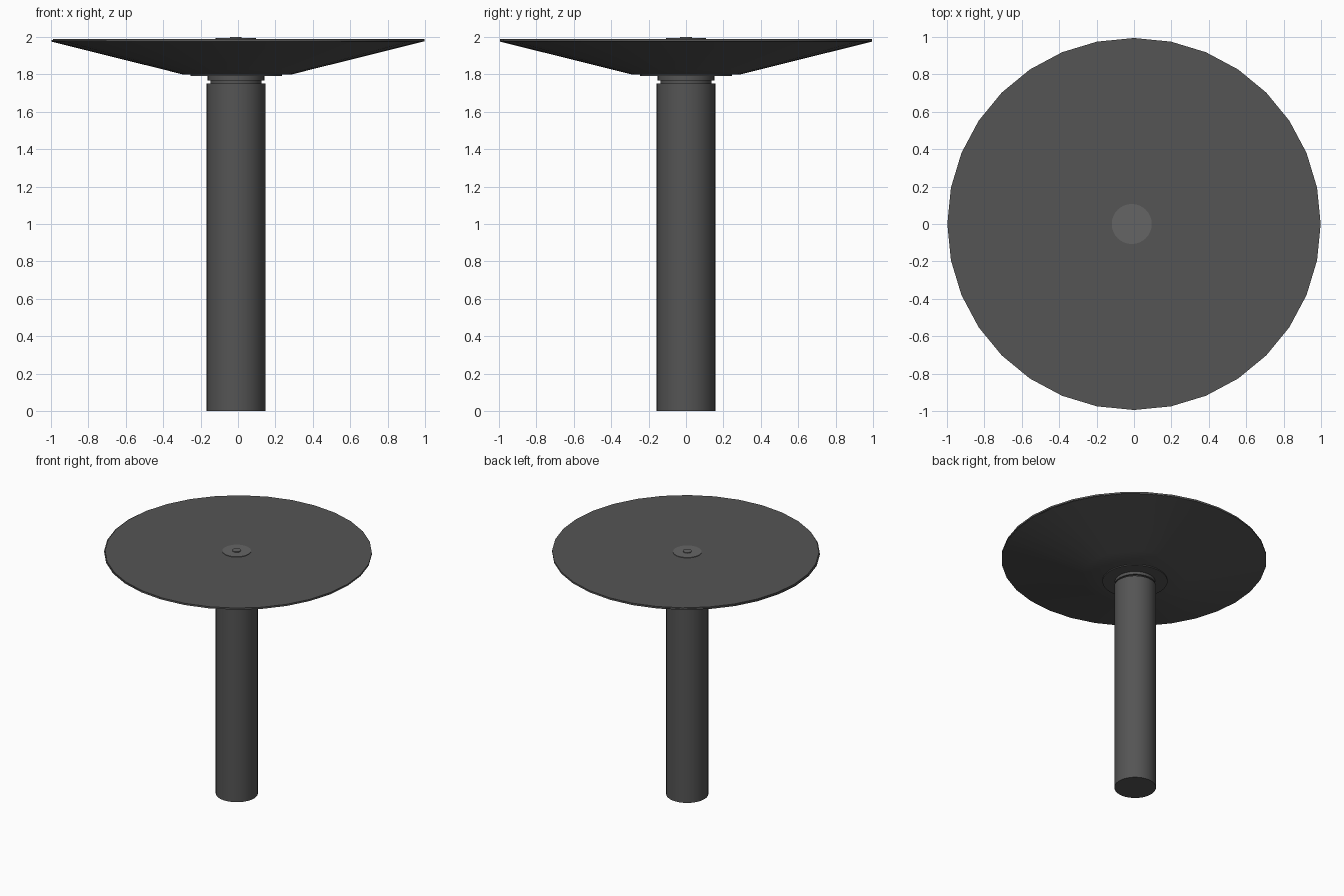
import bpy, bmesh, math

if "Cube" in bpy.data.objects:
    bpy.data.objects.remove(bpy.data.objects["Cube"])

SEGMENTS = 32


def material(name, value):
    m = bpy.data.materials.new(name)
    m.diffuse_color = (value, value, value, 1)
    m.use_nodes = True
    m.node_tree.nodes["Principled BSDF"].inputs["Base Color"].default_value = m.diffuse_color
    return m


dark = material("dark_grey", 0.09)
light = material("mid_grey", 0.13)


def lathe(name, profile, cx, mat, smooth=True):
    """Closed solid of revolution from (radius, z) points, listed bottom to top."""
    bm = bmesh.new()
    rings = []
    for r, z in profile:
        ring = []
        for i in range(SEGMENTS):
            a = 2 * math.pi * i / SEGMENTS
            ring.append(bm.verts.new((cx + r * math.cos(a), r * math.sin(a), z)))
        rings.append(ring)
    for low, high in zip(rings, rings[1:]):
        for i in range(SEGMENTS):
            j = (i + 1) % SEGMENTS
            bm.faces.new((low[i], low[j], high[j], high[i]))
    bm.faces.new(rings[0][::-1])
    bm.faces.new(rings[-1])
    mesh = bpy.data.meshes.new(name)
    bm.to_mesh(mesh)
    bm.free()
    mesh.materials.append(mat)
    ob = bpy.data.objects.new(name, mesh)
    bpy.context.collection.objects.link(ob)
    if smooth:
        bpy.ops.object.select_all(action='DESELECT')
        ob.select_set(True)
        bpy.context.view_layer.objects.active = ob
        bpy.ops.object.shade_smooth_by_angle(angle=math.radians(30))
    return ob


# Pedestal column
lathe("column", [(0.157, 0), (0.157, 1.75)], -0.011, dark)

# Narrow neck and collar under the top
lathe("neck", [(0.137, 1.75), (0.137, 1.766)], -0.011, dark)
lathe("collar", [(0.152, 1.766), (0.152, 1.79)], -0.011, dark)

# Thin mounting flange
lathe("flange", [(0.245, 1.79), (0.245, 1.80)], -0.009, dark)

# Shallow conical underside
lathe("underside_bowl", [(0.285, 1.798), (0.395, 1.826), (0.994, 1.975), (0.994, 1.985)],
      -0.004, dark)

# Round table top, slightly offset from the bowl
lathe("table_top", [(0.994, 1.976), (0.994, 1.99)], 0.004, dark)

# Hub disc and small centre knob
lathe("hub_disc", [(0.107, 1.988), (0.107, 1.994)], -0.012, light)
lathe("centre_knob", [(0.032, 1.992), (0.032, 2.0)], -0.012, light)
